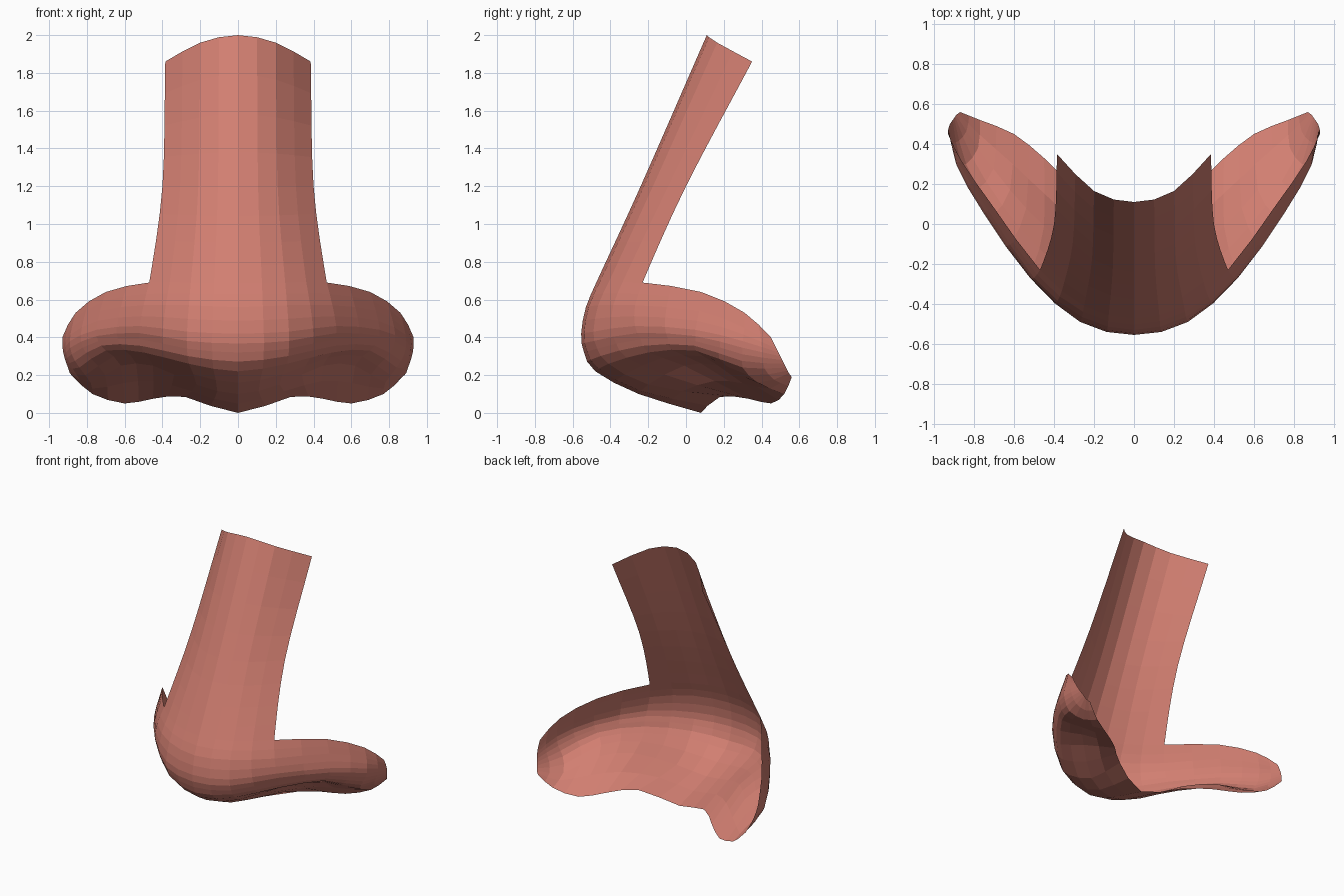
import bpy, bmesh
from mathutils import Vector

if "Cube" in bpy.data.objects:
    bpy.data.objects.remove(bpy.data.objects["Cube"])

skin = bpy.data.materials.new("rosy skin")
skin.diffuse_color = (0.64, 0.21, 0.165, 1)
skin.use_nodes = True
skin.node_tree.nodes["Principled BSDF"].inputs["Base Color"].default_value = skin.diffuse_color

# Right-half key curves, from the centre line outwards
BRIDGE = [
    [(0, .11, 2.0), (.20, .165, 1.96), (.385, .35, 1.86)],
    [(0, -.24, 1.2), (.21, -.175, 1.2), (.40, 0, 1.2)],
]
WINGS = [
    [(0, -.475, .69), (.25, -.41, .69), (.47, -.23, .69), (.70, .08, .64), (.86, .31, .53), (.93, .45, .40)],
    [(0, -.53, .56), (.26, -.465, .57), (.50, -.27, .57), (.73, .07, .54), (.88, .31, .45), (.93, .47, .36)],
    [(0, -.555, .42), (.27, -.49, .43), (.52, -.27, .46), (.75, .05, .44), (.89, .30, .38), (.925, .49, .32)],
    [(0, -.54, .32), (.27, -.47, .34), (.52, -.24, .39), (.74, .05, .38), (.88, .30, .31), (.915, .51, .28)],
    [(0, -.48, .22), (.26, -.41, .26), (.50, -.20, .32), (.70, .05, .33), (.84, .30, .24), (.90, .53, .24)],
    [(0, -.25, .10), (.22, -.20, .15), (.45, -.01, .25), (.62, .17, .25), (.78, .38, .16), (.89, .545, .21)],
    [(0, .08, 0), (.28, .18, .085), (.45, .33, .075), (.60, .45, .05), (.77, .52, .10), (.87, .56, .19)],
]


def spline(keys, steps, before=None):
    """Smooth curve through keys; steps gives the segments in each span."""
    p = [Vector(k) for k in keys]
    p = [before or 2 * p[0] - p[1]] + p + [2 * p[-1] - p[-2]]
    out = [p[1]]
    for i, n in enumerate(steps):
        a, b, c, d = p[i:i + 4]
        for k in range(1, n + 1):
            t = k / n
            out.append(.5 * (2 * b + (c - a) * t + (2 * a - 5 * b + 4 * c - d) * t * t
                             + (3 * b - a - 3 * c + d) * t ** 3))
    return out


def across(keys):
    """Full symmetric curve across the nose."""
    x, y, z = keys[1]
    half = spline(keys, [2] * (len(keys) - 1), Vector((-x, y, z)))
    return [Vector((-v.x, v.y, v.z)) for v in half[:0:-1]] + half


def lengthwise(rows, steps, before=None):
    """Run splines down the columns of the rows and return the finer rows."""
    cols = [spline(c, steps, before[i] if before else None) for i, c in enumerate(zip(*rows))]
    return list(zip(*cols))


def add_sheet(bm, rows):
    verts = [[bm.verts.new(v) for v in r] for r in rows]
    for r, s in zip(verts, verts[1:]):
        for i in range(len(r) - 1):
            bm.faces.new((r[i], s[i], s[i + 1], r[i + 1]))


bm = bmesh.new()

# Tip, wings and underside with the nostril hollows
wing_rows = [across(k) for k in WINGS]
bridge_rows = [across(k) for k in BRIDGE]
mid = len(wing_rows[0]) // 2
inner = [r[mid - 4:mid + 5] for r in wing_rows[:2]]
add_sheet(bm, lengthwise(wing_rows, [2] * 6,
                         [2 * a - b for a, b in zip(*wing_rows[:2])]))

# Bridge strip, flowing into the tip
add_sheet(bm, lengthwise(bridge_rows + inner, [4, 4]))

bmesh.ops.remove_doubles(bm, verts=bm.verts, dist=.001)
bmesh.ops.recalc_face_normals(bm, faces=bm.faces)
front = min(bm.faces, key=lambda f: f.calc_center_median().y)
if front.normal.y > 0:
    bmesh.ops.reverse_faces(bm, faces=bm.faces)

mesh = bpy.data.meshes.new("nose_shell")
bm.to_mesh(mesh)
bm.free()
mesh.materials.append(skin)
nose = bpy.data.objects.new("nose_shell", mesh)
bpy.context.collection.objects.link(nose)
